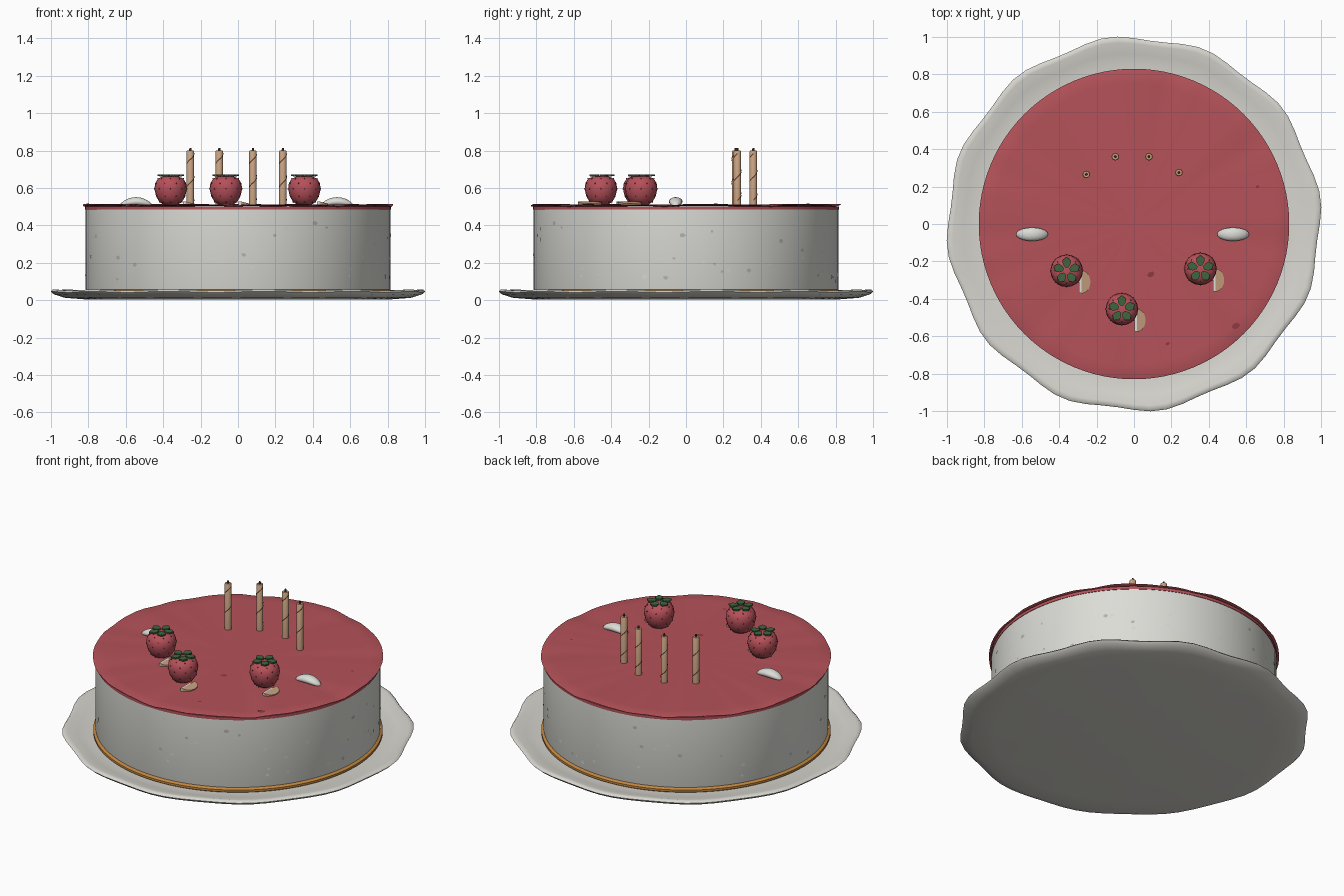
import bpy, bmesh, math, random
from math import sin, cos, pi, radians
from mathutils import Vector, Matrix

if "Cube" in bpy.data.objects:
    bpy.data.objects.remove(bpy.data.objects["Cube"])

random.seed(4)


def material(name, rgb):
    m = bpy.data.materials.new(name)
    m.diffuse_color = (*rgb, 1)
    m.use_nodes = True
    m.node_tree.nodes["Principled BSDF"].inputs["Base Color"].default_value = m.diffuse_color
    return m


PORCELAIN = material("porcelain", (0.68, 0.67, 0.62))
CREAM = material("cream", (0.72, 0.72, 0.68))
GLAZE = material("red glaze", (0.46, 0.085, 0.10))
BERRY = material("berry red", (0.47, 0.08, 0.10))
CRUST = material("golden crust", (0.54, 0.24, 0.05))
WAX = material("tan wax", (0.58, 0.36, 0.22))
BROWN = material("dark brown", (0.10, 0.05, 0.03))
LEAF = material("leaf green", (0.05, 0.13, 0.05))
FLECK = material("grey fleck", (0.45, 0.45, 0.42))
DARKRED = material("dark red", (0.27, 0.04, 0.055))


def finish(name, bm, mat, smooth=True, loc=(0, 0, 0), angle=35, recalc=True):
    if recalc:
        bmesh.ops.recalc_face_normals(bm, faces=bm.faces)
    me = bpy.data.meshes.new(name)
    bm.to_mesh(me)
    bm.free()
    me.materials.append(mat)
    ob = bpy.data.objects.new(name, me)
    ob.location = loc
    bpy.context.collection.objects.link(ob)
    if smooth:
        bpy.ops.object.select_all(action='DESELECT')
        ob.select_set(True)
        bpy.context.view_layer.objects.active = ob
        bpy.ops.object.shade_smooth_by_angle(angle=radians(angle))
    return ob


def lathe(profile, n, warp=None):
    """Revolve (radius, z) points about z; warp(r, z, angle) may bend them."""
    bm = bmesh.new()
    rings = []
    for r, z in profile:
        if r == 0:
            rings.append([bm.verts.new((0, 0, z))])
            continue
        ring = []
        for i in range(n):
            a = 2 * pi * i / n
            rr, zz = warp(r, z, a) if warp else (r, z)
            ring.append(bm.verts.new((rr * cos(a), rr * sin(a), zz)))
        rings.append(ring)
    for A, B in zip(rings, rings[1:]):
        for i in range(n):
            j = (i + 1) % n
            if len(A) == 1:
                bm.faces.new((A[0], B[i], B[j]))
            elif len(B) == 1:
                bm.faces.new((A[i], A[j], B[0]))
            else:
                bm.faces.new((A[i], A[j], B[j], B[i]))
    return bm


# Plate with twelve soft lobes around the rim
def lobes(r, z, a):
    w = max(0, (r - 0.8) / 0.2)
    k = cos(12 * (a - radians(8)))
    return r * (1 + 0.013 * w * k), z + 0.003 * w * k * (z > 0.01)


finish("plate", lathe([(0, 0.003), (0.80, 0.003), (0.93, 0.014), (0.98, 0.03), (0.995, 0.045),
                       (0.985, 0.054), (0.965, 0.054), (0.91, 0.04), (0.85, 0.03),
                       (0.78, 0.028), (0, 0.028)], 72, lobes), PORCELAIN, angle=50)

# Crust, cream body and jelly layer
finish("crust", lathe([(0, 0.026), (0.815, 0.026), (0.828, 0.035), (0.828, 0.048),
                       (0.815, 0.058), (0, 0.058)], 96), CRUST, angle=50)
finish("cake_body", lathe([(0, 0.056), (0.813, 0.056), (0.815, 0.062), (0.815, 0.485),
                           (0, 0.485)], 96), CREAM)
finish("jelly_layer", lathe([(0, 0.484), (0.818, 0.484), (0.818, 0.502), (0, 0.502)], 96), GLAZE)


# Rippled glaze sheet on top
def ripple(r, z, a):
    w = (r / 0.83) ** 4
    k = sin(9 * a) + 0.7 * sin(17 * a + 1) + 0.5 * sin(26 * a + 2)
    return r, z + 0.0035 * w * k


finish("glaze_top", lathe([(0, 0.505), (0.75, 0.505), (0.825, 0.506), (0.83, 0.509),
                           (0.825, 0.511), (0.75, 0.511), (0.4, 0.511), (0, 0.511)], 96, ripple),
       GLAZE, angle=50)


# Small irregular flecks on the side of the cake
def side_flecks(name, count, mat):
    bm = bmesh.new()
    for _ in range(count):
        a, z = random.uniform(0, 2 * pi), random.uniform(0.1, 0.45)
        s = random.uniform(0.008, 0.016)
        vs = []
        for i in range(5):
            t = 2 * pi * i / 5
            b = a + s * cos(t) * random.uniform(0.7, 1.2) / 0.817
            vs.append(bm.verts.new((0.817 * cos(b), 0.817 * sin(b), z + 0.8 * s * sin(t))))
        bm.faces.new(vs)
    finish(name, bm, mat, smooth=False, recalc=False)


side_flecks("pale_flecks", 45, PORCELAIN)
side_flecks("grey_flecks", 25, FLECK)

# Dark spots on the glaze
bm = bmesh.new()
for x, y, s in ((0.09, -0.27, 0.02), (0.545, -0.545, 0.023), (0.18, -0.64, 0.012), (0.66, 0.2, 0.01)):
    vs = [bm.verts.new((x + s * cos(pi * i / 3), y + 0.8 * s * sin(pi * i / 3 + 0.3), 0.5135))
          for i in range(6)]
    bm.faces.new(vs)
finish("glaze_spots", bm, DARKRED, smooth=False, recalc=False)

# Candles with a spiral stripe and a wick
for n, (x, y) in enumerate(((-0.255, 0.265), (-0.1, 0.36), (0.08, 0.36), (0.24, 0.275)), 1):
    at = (x, y, 0)
    finish(f"candle_{n}", lathe([(0, 0.505), (0.02, 0.505), (0.02, 0.795), (0.017, 0.80),
                                 (0, 0.80)], 16), WAX, loc=at)
    finish(f"wick_{n}", lathe([(0, 0.798), (0.007, 0.798), (0.005, 0.815), (0, 0.815)], 8),
           BROWN, loc=at)
    bm = bmesh.new()
    prev = None
    for i in range(49):
        t = i / 48
        a, z = 2 * pi * 2 * t, 0.53 + 0.25 * t
        c, s = 0.0212 * cos(a), 0.0212 * sin(a)
        cur = (bm.verts.new((c, s, z)), bm.verts.new((c, s, z + 0.008)))
        if prev:
            bm.faces.new((prev[0], cur[0], cur[1], prev[1]))
        prev = cur
    finish(f"candle_stripe_{n}", bm, BROWN, smooth=False, loc=at, recalc=False)

# Strawberries, each with seeds, five leaves and a fruit slice beside it
BODY = [(0, 0.508), (0.035, 0.509), (0.06, 0.525), (0.078, 0.555), (0.087, 0.595),
        (0.083, 0.625), (0.068, 0.65), (0.04, 0.662), (0, 0.665)]
for n, (x, y) in enumerate(((-0.36, -0.25), (-0.065, -0.455), (0.355, -0.24)), 1):
    at = (x, y, 0)
    finish(f"strawberry_{n}", lathe(BODY, 20), BERRY, loc=at, angle=60)

    bm = bmesh.new()
    for row, (r, z) in enumerate(BODY[2:7]):
        for i in range(8):
            a = 2 * pi * (i + 0.5 * (row % 2)) / 8
            m = Matrix.Translation((r * cos(a), r * sin(a), z)) @ Matrix.Diagonal((1, 1, 1.4, 1))
            bmesh.ops.create_icosphere(bm, subdivisions=1, radius=0.0032, matrix=m)
    finish(f"seeds_{n}", bm, DARKRED, smooth=False, loc=at)

    bm = bmesh.new()
    for k in range(5):
        rot = Matrix.Rotation(pi / 2 + 2 * pi * k / 5, 3, 'Z')
        outline = ((0.018, -0.008), (0.035, -0.02), (0.055, -0.023), (0.074, 0),
                   (0.055, 0.023), (0.035, 0.02), (0.018, 0.008))
        lo = [bm.verts.new(rot @ Vector((u, v, 0.664 - 0.06 * abs(v)))) for u, v in outline]
        hi = [bm.verts.new(rot @ Vector((u, v, 0.673 - 0.06 * abs(v)))) for u, v in outline]
        bm.faces.new(lo[::-1])
        bm.faces.new(hi)
        for i in range(7):
            j = (i + 1) % 7
            bm.faces.new((lo[i], lo[j], hi[j], hi[i]))
    finish(f"leaves_{n}", bm, LEAF, smooth=False, loc=at)

    # Half-round slice: tan wedge with a pale cut face on its left
    bm = bmesh.new()
    arc = [(0.08 + 0.047 * cos(t), -0.06 + 0.062 * sin(t))
           for t in (-pi / 2 + pi * i / 10 for i in range(11))]
    base = bm.faces.new([bm.verts.new((u, v, 0.511)) for u, v in arc])
    up = bmesh.ops.extrude_face_region(bm, geom=[base])['geom']
    for v in up:
        if isinstance(v, bmesh.types.BMVert):
            v.co.z = 0.516 + 0.25 * (0.127 - v.co.x)
    finish(f"fruit_slice_{n}", bm, WAX, smooth=False, loc=at)
    bm = bmesh.new()
    bmesh.ops.create_cube(bm, size=1, matrix=Matrix.Translation((0.075, -0.075, 0.518))
                          @ Matrix.Diagonal((0.016, 0.09, 0.018, 1)))
    finish(f"slice_edge_{n}", bm, CREAM, smooth=False, loc=at)

# Pale curved cream pieces on both sides
for side, x in (("left", -0.545), ("right", 0.53)):
    bm = bmesh.new()
    bmesh.ops.create_uvsphere(bm, u_segments=20, v_segments=12, radius=1)
    for v in bm.verts:
        v.co = Vector((v.co.x * 0.086, v.co.y * 0.036, v.co.z * 0.024 - 0.02 * v.co.x ** 2))
    finish(f"cream_curl_{side}", bm, CREAM, loc=(x, -0.055, 0.527), angle=60)
